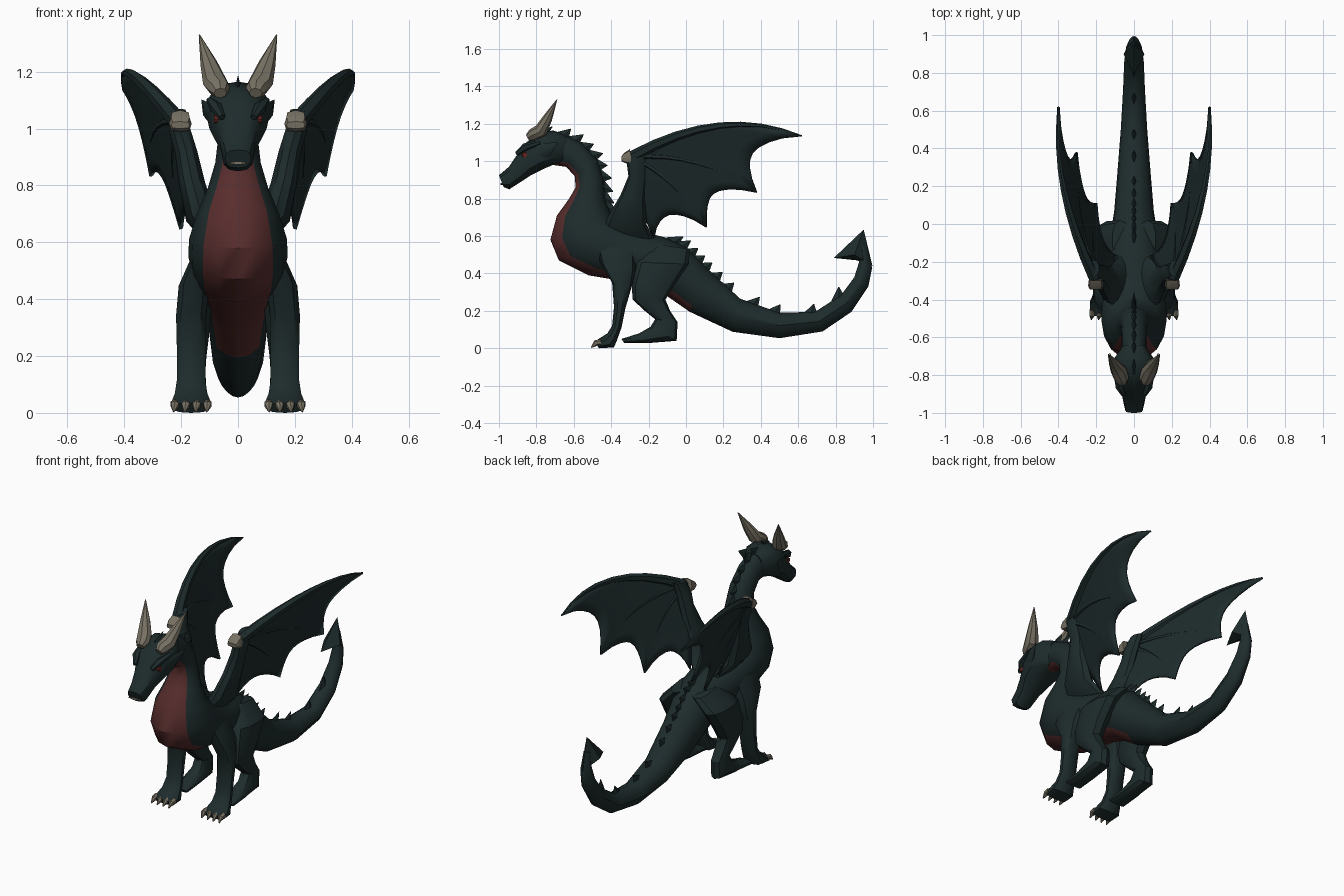
import bpy, bmesh, math
from mathutils import Vector as V

if "Cube" in bpy.data.objects:
    bpy.data.objects.remove(bpy.data.objects["Cube"])


def material(name, rgb):
    m = bpy.data.materials.new(name)
    m.diffuse_color = (*rgb, 1)
    m.use_nodes = True
    m.node_tree.nodes["Principled BSDF"].inputs["Base Color"].default_value = m.diffuse_color
    return m


SKIN = material("dark teal skin", (0.013, 0.0245, 0.025))
BELLY = material("dull red belly", (0.098, 0.026, 0.026))
HORN = material("grey beige horn", (0.185, 0.165, 0.125))
EYE = material("eye red", (0.14, 0.015, 0.015))
X = V((1, 0, 0))


def finish(name, bm, mats, mirror=False, thick=0, angle=35):
    bmesh.ops.recalc_face_normals(bm, faces=bm.faces)
    me = bpy.data.meshes.new(name)
    bm.to_mesh(me)
    bm.free()
    for m in mats:
        me.materials.append(m)
    ob = bpy.data.objects.new(name, me)
    bpy.context.collection.objects.link(ob)
    bpy.ops.object.select_all(action='DESELECT')
    ob.select_set(True)
    bpy.context.view_layer.objects.active = ob
    bpy.ops.object.shade_smooth_by_angle(angle=math.radians(angle))
    if thick:
        s = ob.modifiers.new("thickness", 'SOLIDIFY')
        s.thickness, s.offset = thick, 0
    if mirror:
        ob.modifiers.new("mirror", 'MIRROR')
    return ob


def skin_rings(bm, rings, n, paint=None, square=1, keel_from=99):
    """Join closed rings (centre, up, side) into a capped skin."""
    loops = []
    for i, (c, up, side) in enumerate(rings):
        loop = []
        for j in range(n):
            a = 2 * math.pi * j / n
            co, si = (math.copysign(abs(f) ** square, f) for f in (math.cos(a), math.sin(a)))
            if i >= keel_from and co < 0:      # pointed underside
                si *= 1 + co * .3
            loop.append(bm.verts.new(c + up * co + side * si))
        loops.append(loop)
    for i in range(len(loops) - 1):
        for j in range(n):
            k = (j + 1) % n
            f = bm.faces.new((loops[i][j], loops[i][k], loops[i + 1][k], loops[i + 1][j]))
            if paint and paint(i, math.cos(2 * math.pi * (j + .5) / n)):
                f.material_index = 1
    bm.faces.new(loops[0])
    bm.faces.new(loops[-1])


def loft(name, secs, n=12, mirror=False, mats=(SKIN,), **shape):
    """Sections: x, top y, top z, bottom y, bottom z, half width."""
    bm = bmesh.new()
    rings = []
    for x, y1, z1, y2, z2, w in secs:
        a, b = V((x, y1, z1)), V((x, y2, z2))
        rings.append(((a + b) / 2, (a - b) / 2, X * w))
    skin_rings(bm, rings, n, **shape)
    return finish(name, bm, mats, mirror)


def add_tube(bm, pts, radii, flat=1, n=8):
    """Tube along points; flat scales the sideways radius."""
    pts = [V(p) for p in pts]
    rings = []
    for i, p in enumerate(pts):
        t = (pts[min(i + 1, len(pts) - 1)] - pts[max(i - 1, 0)]).normalized()
        ref = X if abs(t.x) < .9 else V((0, 0, 1))
        up = t.cross(ref).normalized()
        rings.append((p, up * radii[i], up.cross(t) * radii[i] * flat))
    skin_rings(bm, rings, n)


# Body, neck and tail in one skin, red along the underside
body = [(0, -.67, 1.15, -.71, .98, .065), (0, -.56, 1.10, -.64, .97, .065),
        (0, -.475, 1.01, -.595, .92, .07), (0, -.44, .90, -.59, .86, .08),
        (0, -.43, .79, -.625, .80, .105), (0, -.39, .69, -.69, .71, .145),
        (0, -.30, .645, -.725, .58, .172), (0, -.26, .63, -.68, .47, .175),
        (0, -.18, .61, -.52, .39, .162), (0, -.10, .59, -.28, .35, .145),
        (0, 0, .54, -.11, .285, .125), (0, .11, .43, .02, .195, .105),
        (0, .29, .265, .25, .088, .088), (0, .5, .19, .5, .054, .07),
        (0, .69, .195, .73, .09, .058), (0, .83, .285, .885, .195, .052),
        (0, .90, .38, .975, .33, .042), (0, .925, .46, .995, .43, .032),
        (0, .925, .54, .968, .55, .02)]
loft("body", body, 16, mats=(SKIN, BELLY), keel_from=12,
     paint=lambda i, c: i < 11 and c < -.75)

# Arrowhead at the tail tip
bm = bmesh.new()
tip, root = bm.verts.new((0, .95, .635)), bm.verts.new((0, .915, .47))
rim = [bm.verts.new(p) for p in ((0, .79, .483), (.055, .9, .5), (0, .997, .44), (-.055, .9, .5))]
for i in range(4):
    bm.faces.new((tip, rim[i], rim[i - 1]))
    bm.faces.new((root, rim[i], rim[i - 1]))
finish("tail_arrowhead", bm, [SKIN])

# Spines along the neck, hips and tail, leaning backwards
bm = bmesh.new()
places = [.1, .65, 1.2, 1.7, 2.2, 2.75, 3.3, 3.8, 4.3, 9.3, 9.75, 10.2, 10.55, 10.9, 11.25, 11.6,
          12.3, 12.85, 13.85, 14.85]
for u in places:
    i = int(u)
    s, e = body[i], body[i + 1]
    a, b = V((0, *s[1:3])), V((0, *e[1:3]))
    base = a.lerp(b, u - i)
    out = (base - V((0, *s[3:5])).lerp(V((0, *e[3:5])), u - i)).normalized()
    along = (b - a).normalized()
    add_tube(bm, [base - out * .02, base + out * .044 + along * .035], [.042, .002], .4, 4)
add_tube(bm, [(0, -.78, 1.13), (0, -.715, 1.185)], [.03, .002], .5, 4)
finish("back_spines", bm, [SKIN])

# Head
loft("head", [(0, -1.0, .925, -.975, .862, .046), (0, -.945, .972, -.945, .85, .056),
              (0, -.91, 1.025, -.875, .895, .066), (0, -.855, 1.10, -.83, .925, .09),
              (0, -.79, 1.15, -.76, .96, .112), (0, -.71, 1.165, -.70, .985, .10),
              (0, -.64, 1.14, -.65, .99, .06)], 12, square=.75)
bm = bmesh.new()
add_tube(bm, [(.085, -.80, 1.04), (.113, -.74, 1.065), (.128, -.685, 1.10)], [.045, .035, .003], .35, 6)
finish("cheek_fins", bm, [SKIN], True)

# Horns with broad brow bases
bm = bmesh.new()
add_tube(bm, [(.062, -.845, 1.125), (.065, -.82, 1.14), (.082, -.775, 1.165), (.103, -.74, 1.23),
              (.136, -.69, 1.33)], [.02, .034, .037, .026, .002], 1.15)
finish("horns", bm, [HORN], True)

bm = bmesh.new()
add_tube(bm, [(.05, -.862, 1.035), (.084, -.862, 1.033)], [.018, .014])
finish("eyes", bm, [EYE], True)

# Brow ridges shading the eyes
bm = bmesh.new()
add_tube(bm, [(.055, -.905, 1.04), (.078, -.86, 1.075), (.1, -.78, 1.10)], [.012, .022, .012], 1, 6)
finish("brow_ridges", bm, [SKIN], True)

bm = bmesh.new()
add_tube(bm, [(0, -.95, .876), (0, -.992, .879)], [.006, .006], 7, 4)
finish("front_teeth", bm, [HORN])

# Legs
loft("front_leg", [(.09, -.50, .62, -.27, .58, .05), (.155, -.46, .46, -.27, .42, .056),
                   (.165, -.395, .35, -.29, .33, .055), (.165, -.385, .22, -.325, .21, .052),
                   (.165, -.395, .12, -.345, .11, .052), (.165, -.42, .08, -.37, .04, .06),
                   (.165, -.46, .055, -.385, .005, .072), (.165, -.488, .035, -.465, 0, .066)],
     10, True, square=.85)
loft("hind_leg", [(.07, -.18, .56, .02, .53, .045), (.145, -.26, .46, .015, .45, .062),
                  (.155, -.29, .33, -.06, .34, .062), (.155, -.285, .26, -.11, .26, .054),
                  (.155, -.22, .20, -.085, .20, .046), (.155, -.165, .155, -.045, .14, .042),
                  (.155, -.19, .115, -.05, .04, .045), (.155, -.25, .08, -.2, .028, .05),
                  (.155, -.345, .05, -.33, .028, .052)], 10, True, square=.85)
bm = bmesh.new()
for k in range(4):
    x = .108 + .038 * k
    add_tube(bm, [(x, -.455, .032), (x, -.482, .028), (x * 1.02, -.506, .004)], [.017, .016, .003], 1, 6)
finish("front_claws", bm, [HORN], True)

# Wings: arm, wrist plate, fingers and membrane stretched between curved fingers
loft("wing_arm", [(.05, -.46, .60, -.16, .57, .05), (.13, -.42, .70, -.21, .66, .055),
                  (.162, -.35, .82, -.22, .80, .048), (.182, -.308, .92, -.21, .91, .042),
                  (.205, -.318, 1.0, -.21, .99, .04), (.215, -.28, 1.06, -.19, 1.07, .032)], 10, True)
loft("wing_claws", [(.203, -.30, 1.065, -.29, .985, .036), (.203, -.33, 1.045, -.325, .99, .04),
                    (.203, -.346, 1.025, -.344, 1.0, .033)], 8, True, (HORN,), square=.6)

wrist = V((.21, -.285, 1.025))
fingers = [((.372, .18, 1.19), (.40, .62, 1.135)), ((.29, .06, .99), (.305, .38, .833)),
           ((.225, -.07, .87), (.20, .11, .647)), ((.155, -.26, .82), (.09, -.17, .59))]


def finger(k, t):
    mid, end = V(fingers[k][0]), V(fingers[k][1])
    ctrl = mid * 2 - (wrist + end) / 2
    return wrist * (1 - t) ** 2 + ctrl * 2 * t * (1 - t) + end * t * t


bm = bmesh.new()
NS, NT = 8, 8
for k, dip in enumerate((.19, .2, .2)):
    grid = []
    for i in range(NS + 1):
        s = i / NS
        reach = 1 - dip * math.sin(math.pi * s) ** .8
        grid.append([bm.verts.new(finger(k, t * reach).lerp(finger(k + 1, t * reach), s))
                     for t in [.02 + .98 * j / NT for j in range(NT + 1)]])
    for i in range(NS):
        for j in range(NT):
            bm.faces.new((grid[i][j], grid[i + 1][j], grid[i + 1][j + 1], grid[i][j + 1]))
bmesh.ops.remove_doubles(bm, verts=bm.verts, dist=.0005)
finish("wing_membrane", bm, [SKIN], True, .014)

bm = bmesh.new()
for k, r in enumerate((.032, .018, .016)):
    ts = [j / 8 for j in range(9)]
    add_tube(bm, [finger(k, t) for t in ts], [r * (1 - .88 * t) for t in ts], 1, 6)
finish("wing_fingers", bm, [SKIN], True)
